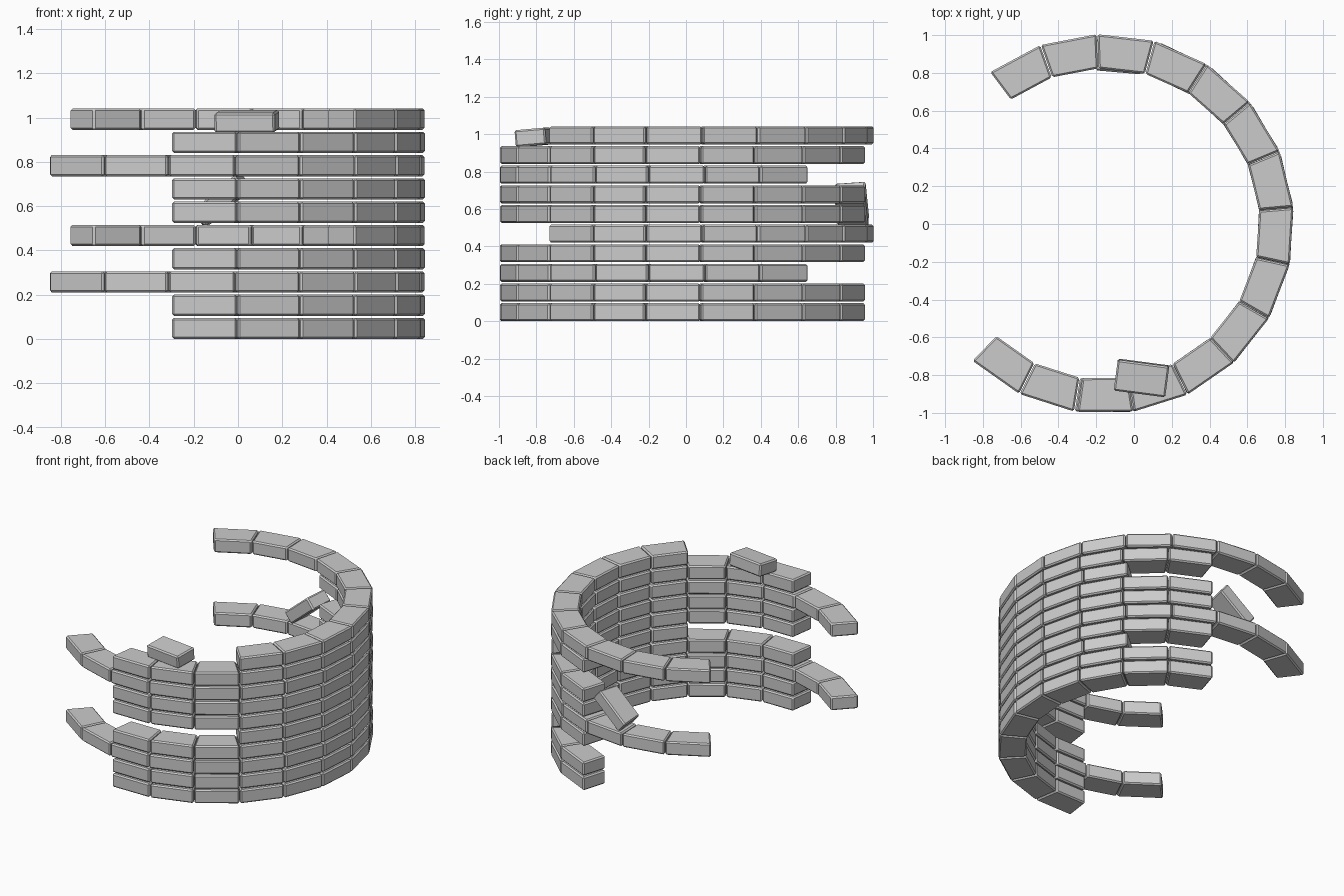
import bpy, bmesh
from math import cos, sin, radians

if "Cube" in bpy.data.objects:
    bpy.data.objects.remove(bpy.data.objects["Cube"])

CX, R_OUT, R_IN = -0.158, 1.005, 0.824   # ring centre and radii
H, PITCH, COUNT = 0.096, 0.105, 10       # brick height, course spacing, bricks per course


def add_prism(bm, quad, z0, z1):
    """Extrude a four-cornered outline from z0 to z1."""
    lo = [bm.verts.new((x, y, z0)) for x, y in quad]
    hi = [bm.verts.new((x, y, z1)) for x, y in quad]
    bm.faces.new(lo[::-1])
    bm.faces.new(hi)
    for i in range(4):
        j = (i + 1) % 4
        bm.faces.new((lo[i], lo[j], hi[j], hi[i]))


def finish(bm, name):
    bmesh.ops.recalc_face_normals(bm, faces=bm.faces)
    me = bpy.data.meshes.new(name)
    bm.to_mesh(me)
    bm.free()
    ob = bpy.data.objects.new(name, me)
    bpy.context.collection.objects.link(ob)
    bev = ob.modifiers.new("worn_edges", 'BEVEL')
    bev.width = 0.009
    bev.segments = 1
    return ob


def course(level, start, end):
    """One broken ring of wedge bricks."""
    bm = bmesh.new()
    step = (end - start) / COUNT
    gap = 0.15
    for i in range(COUNT):
        a = radians(start + i * step + gap)
        b = radians(start + (i + 1) * step - gap)
        quad = [(CX + r * cos(t), r * sin(t))
                for r, t in ((R_IN, a), (R_OUT, a), (R_OUT, b), (R_IN, b))]
        add_prism(bm, quad, level * PITCH, level * PITCH + H)
    finish(bm, f"brick_course_{level + 1}")


def loose_brick(name, loc, rot, inner=0.25, outer=0.285, depth=0.165, height=0.09):
    bm = bmesh.new()
    d = depth / 2
    add_prism(bm, [(-inner / 2, -d), (inner / 2, -d), (outer / 2, d), (-outer / 2, d)],
              -height / 2, height / 2)
    ob = finish(bm, name)
    ob.location = loc
    ob.rotation_euler = [radians(a) for a in rot]


# Well wall: three arc spans used over ten courses
SPANS = {'A': (-98.2, 73.0), 'B': (-134.0, 40.8), 'C': (-47.2, 127.0)}
for level, kind in enumerate("AABACAABAC"):
    course(level, *SPANS[kind])

# Brick lying loose on the front of the wall
loose_brick("loose_top_brick", (0.04, -0.815, 0.983), (5, 0, -7.5), 0.275, 0.275)

# Brick leaning against the broken end at the back
loose_brick("leaning_brick", (-0.075, 0.885, 0.625), (0, -40, -5))
